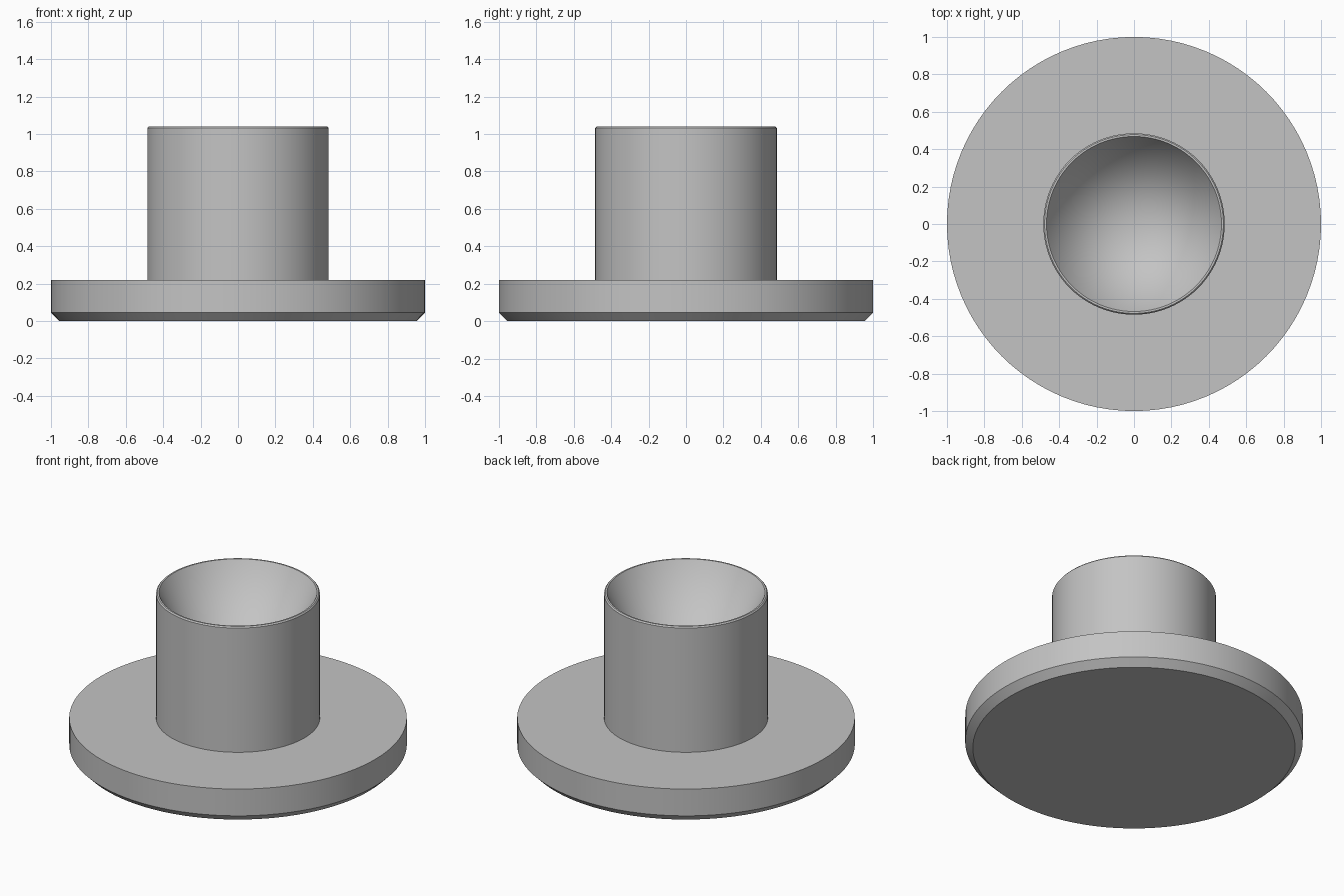
import bpy
import bmesh
import math

if "Cube" in bpy.data.objects:
    bpy.data.objects.remove(bpy.data.objects["Cube"], do_unlink=True)

SEGMENTS = 96

grey = bpy.data.materials.new("plain_grey")
grey.use_nodes = True
GREY = (0.55, 0.55, 0.55, 1)
grey.diffuse_color = GREY
grey.node_tree.nodes["Principled BSDF"].inputs["Base Color"].default_value = GREY


def lathe(name, profile):
    """Spin a (radius, height) profile around the z axis."""
    bm = bmesh.new()
    verts = [bm.verts.new((r, 0, z)) for r, z in profile]
    edges = [bm.edges.new(pair) for pair in zip(verts, verts[1:])]
    bmesh.ops.spin(bm, geom=verts + edges, cent=(0, 0, 0), axis=(0, 0, 1),
                   angle=math.tau, steps=SEGMENTS)
    bmesh.ops.remove_doubles(bm, verts=bm.verts, dist=0.0001)
    bmesh.ops.recalc_face_normals(bm, faces=bm.faces)
    mesh = bpy.data.meshes.new(name)
    bm.to_mesh(mesh)
    bm.free()
    mesh.materials.append(grey)
    obj = bpy.data.objects.new(name, mesh)
    bpy.context.collection.objects.link(obj)
    bpy.ops.object.select_all(action="DESELECT")
    obj.select_set(True)
    bpy.context.view_layer.objects.active = obj
    bpy.ops.object.shade_smooth_by_angle(angle=math.radians(30))
    return obj


# Wide disc with a chamfered lower edge
lathe("base_flange", [(0, 0), (0.955, 0), (1, 0.045), (1, 0.22), (0, 0.22)])

# Upright stem with a conical hollow and a finely chamfered rim
lathe("hollow_stem", [(0, 0.2), (0.485, 0.2), (0.485, 1.032), (0.478, 1.04),
                      (0.468, 1.04), (0, 0.23)])
